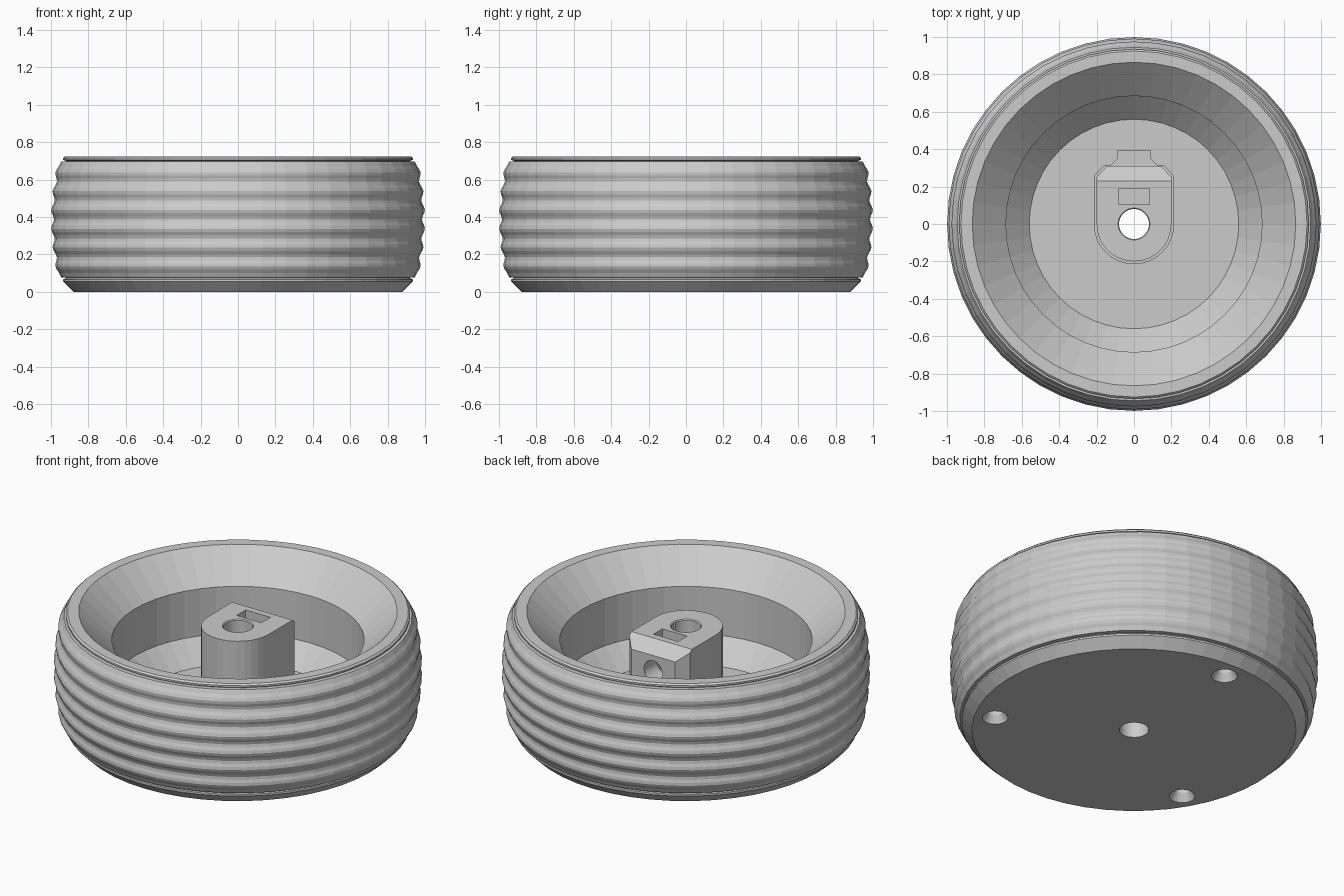
import bpy, bmesh
from math import sin, cos, pi, radians

if "Cube" in bpy.data.objects:
    bpy.data.objects.remove(bpy.data.objects["Cube"])

SEG = 48
FLOOR = 0.15   # dish floor height
HUB_TOP = 0.64


def finish(name, bm):
    bmesh.ops.recalc_face_normals(bm, faces=bm.faces)
    mesh = bpy.data.meshes.new(name)
    bm.to_mesh(mesh)
    bm.free()
    ob = bpy.data.objects.new(name, mesh)
    bpy.context.collection.objects.link(ob)
    return ob


def lathe(name, profile, seg=SEG):
    """Spin a closed (radius, z) profile around the z axis."""
    bm = bmesh.new()
    rings = [[bm.verts.new((r * cos(2 * pi * i / seg), r * sin(2 * pi * i / seg), z))
              for r, z in profile] for i in range(seg)]
    n = len(profile)
    for i in range(seg):
        a, b = rings[i], rings[(i + 1) % seg]
        for j in range(n):
            k = (j + 1) % n
            bm.faces.new((a[j], b[j], b[k], a[k]))
    return finish(name, bm)


def prism_bm(outline, z0, z1):
    bm = bmesh.new()
    face = bm.faces.new([bm.verts.new((x, y, z0)) for x, y in outline])
    top = bmesh.ops.extrude_face_region(bm, geom=[face])["geom"]
    bmesh.ops.translate(bm, vec=(0, 0, z1 - z0),
                        verts=[g for g in top if isinstance(g, bmesh.types.BMVert)])
    return bm


def cone(name, loc, r1, r2, depth, rot=(0, 0, 0), seg=24):
    bpy.ops.mesh.primitive_cone_add(vertices=seg, radius1=r1, radius2=r2, depth=depth,
                                    location=loc, rotation=rot)
    bpy.context.object.name = name
    return bpy.context.object


def cut(target, cutter):
    mod = target.modifiers.new("cut", "BOOLEAN")
    mod.operation = "DIFFERENCE"
    mod.solver = "EXACT"
    mod.object = cutter
    bpy.context.view_layer.objects.active = target
    bpy.ops.object.modifier_apply(modifier=mod.name)
    bpy.data.objects.remove(cutter, do_unlink=True)


def mirrored(half, radius):
    """Round-nosed outline: right-hand points going back, their mirror, then the front arc."""
    arc = [(radius * cos(a), radius * sin(a)) for a in (pi + pi * i / 16 for i in range(17))]
    return half + [(-x, y) for x, y in reversed(half)] + arc


# Rim: dished body with a bore through the floor
rim = lathe("rim", [
    (0.08, 0), (0.88, 0), (0.935, 0.055), (0.935, 0.066), (0.92, 0.074),
    (0.92, 0.70), (0.935, 0.706), (0.935, 0.716), (0.925, 0.725),
    (0.865, 0.725), (0.685, 0.557), (0.685, 0.275), (0.56, FLOOR), (0.08, FLOOR)])

# Three countersunk screw holes in the underside
for deg in (90, 210, 330):
    x, y = 0.765 * cos(radians(deg)), 0.765 * sin(radians(deg))
    cut(rim, cone("screw_hole", (x, y, 0.12), 0.045, 0.045, 0.32))
    cut(rim, cone("countersink", (x, y, 0.015), 0.082, 0.042, 0.07))

# Tyre: barrel-shaped band with six rounded ribs
ribs, steps, z0, z1 = 6, 6, 0.085, 0.69
tread = []
for i in range(ribs * steps + 1):
    t = i / (ribs * steps)
    barrel = 0.992 - 0.035 * (2 * t - 1) ** 2
    tread.append((barrel - 0.008 * cos(2 * pi * ribs * t), z0 + (z1 - z0) * t))
lathe("tyre", [(0.91, 0.078), (0.945, 0.078)] + tread + [(0.945, 0.697), (0.91, 0.697)])

# Hub: round-nosed post with a sloping back shoulder
bm = prism_bm(mirrored([(0.2, 0.25), (0.145, 0.31)], 0.2), 0.1, HUB_TOP)
geom = bm.verts[:] + bm.edges[:] + bm.faces[:]
res = bmesh.ops.bisect_plane(bm, geom=geom, plane_co=(0, 0.23, HUB_TOP),
                             plane_no=(0, 0.6, 0.8), clear_outer=True)
bmesh.ops.holes_fill(bm, edges=bm.edges[:], sides=0)
hub = finish("hub", bm)

# Hub foot: thin flange with a tab at the back
foot = finish("hub_foot", prism_bm(mirrored(
    [(0.215, 0.257), (0.16, 0.315), (0.125, 0.315), (0.087, 0.352), (0.087, 0.395)],
    0.215), 0.12, FLOOR + 0.03))

# Axle bore, nut slot and set screw hole
cut(foot, cone("foot_bore", (0, 0, 0.2), 0.08, 0.08, 0.4, seg=SEG))
cut(hub, cone("axle_bore", (0, 0, 0.4), 0.08, 0.08, 1.0, seg=SEG))
cut(hub, cone("bore_chamfer", (0, 0, HUB_TOP), 0.075, 0.095, 0.02, seg=SEG))
cut(hub, finish("nut_slot", prism_bm(
    [(-0.082, 0.105), (0.082, 0.105), (0.082, 0.19), (-0.082, 0.19)], 0.40, 0.8)))
cut(hub, cone("set_screw_hole", (0, 0.22, 0.487), 0.062, 0.062, 0.4, rot=(pi / 2, 0, 0)))
